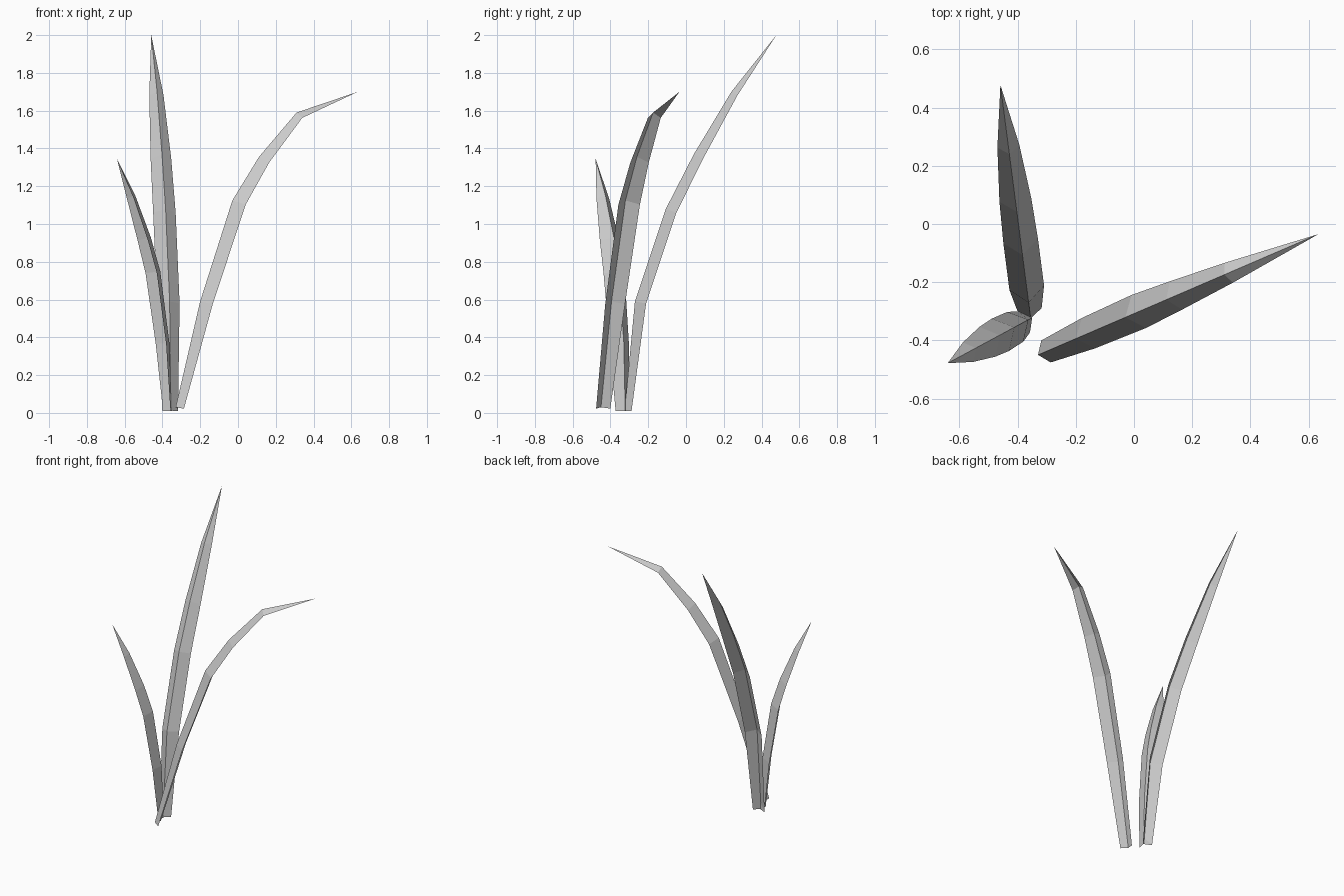
import bpy
from math import radians, sin, cos
from mathutils import Vector

if "Cube" in bpy.data.objects:
    bpy.data.objects.remove(bpy.data.objects["Cube"])


def blade(name, root, heading, stations):
    """Folded leaf: stations are (reach, height, half width) along the midrib; the last is the tip."""
    out = Vector((cos(radians(heading)), sin(radians(heading)), 0))
    side = Vector((-out.y, out.x, 0))
    base = Vector((root[0], root[1], 0))
    rib = [base + out * r + Vector((0, 0, z)) for r, z, w in stations]
    verts, faces = [], []
    for i, p in enumerate(rib[:-1]):
        # the two edges hang off the outer side of the midrib, forming a V
        t = (rib[i + 1] - rib[max(i - 1, 0)]).normalized()
        fold = side.cross(t).normalized()
        if fold.dot(out) < 0:
            fold = -fold
        w = stations[i][2]
        depth = fold * w * (0.75 if i == 0 else 0.88)
        verts += [p + depth - side * w, p, p + depth + side * w]
    verts.append(rib[-1])
    n = len(rib) - 1
    for i in range(n - 1):
        for k in (0, 1):
            a = 3 * i + k
            faces.append((a, a + 1, a + 4, a + 3))
    a = 3 * (n - 1)
    faces += [(a, a + 1, a + 3), (a + 1, a + 2, a + 3)]
    me = bpy.data.meshes.new(name)
    me.from_pydata([tuple(v) for v in verts], [], faces)
    me.update()
    ob = bpy.data.objects.new(name, me)
    bpy.context.collection.objects.link(ob)
    return ob


# tall blade leaning to the back
blade("tall_blade", (-0.355, -0.325), 97.4,
      [(0, 0.012, 0.042), (0.055, 0.59, 0.06), (0.22, 1.08, 0.06),
       (0.37, 1.37, 0.055), (0.57, 1.70, 0.038), (0.81, 2.0, 0)])

# short blade leaning to the left
blade("short_blade", (-0.35, -0.322), 208.3,
      [(0, 0.01, 0.041), (0.015, 0.37, 0.058), (0.07, 0.75, 0.063),
       (0.127, 0.93, 0.058), (0.22, 1.15, 0.038), (0.33, 1.345, 0)])

# long blade arching over to the right
blade("arching_blade", (-0.33, -0.45), 23.3,
      [(0, 0.03, 0.041), (0.141, 0.59, 0.057), (0.327, 1.125, 0.062),
       (0.48, 1.355, 0.053), (0.697, 1.59, 0.037), (1.05, 1.70, 0)])
